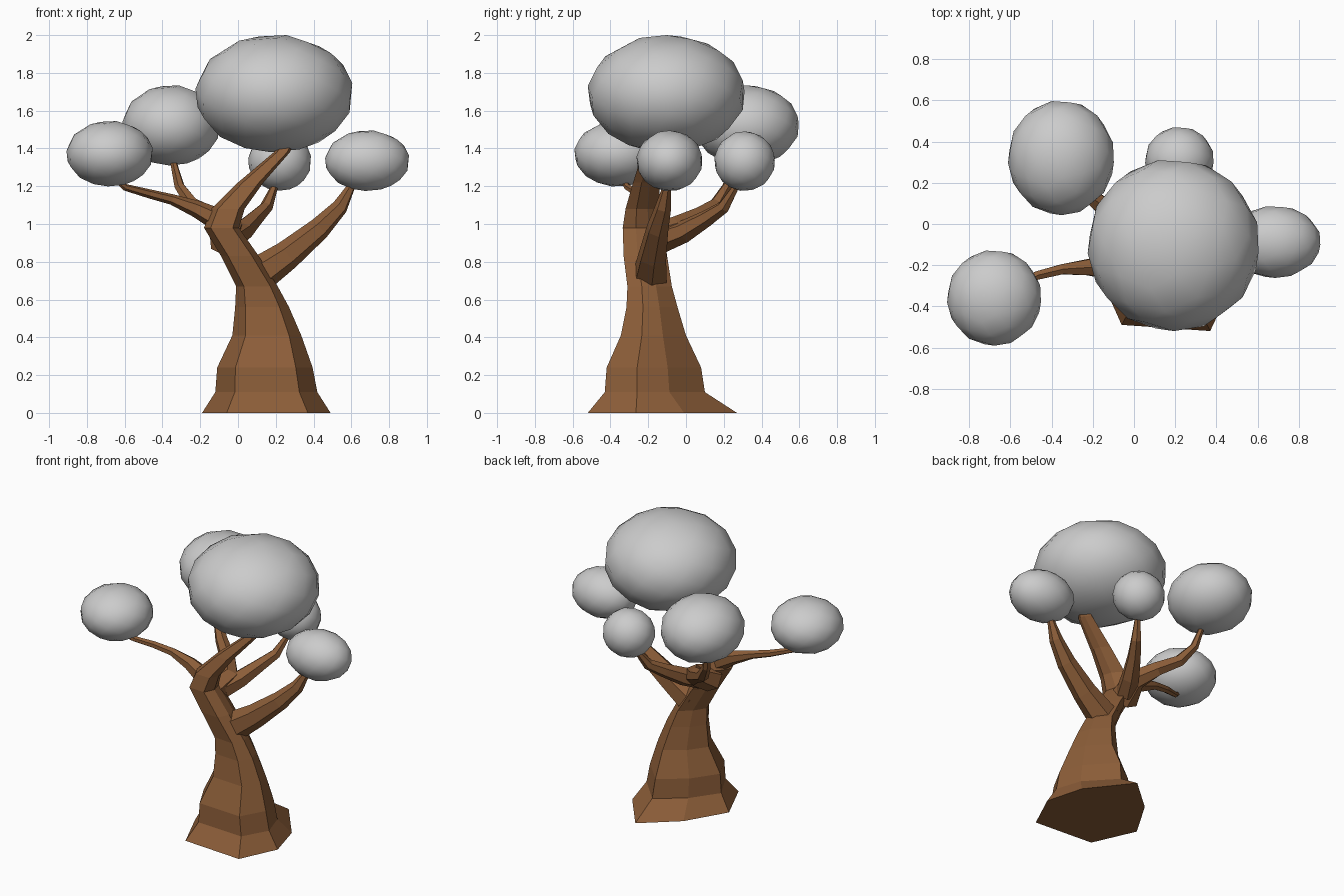
import bpy, bmesh, math
from mathutils import Vector

if "Cube" in bpy.data.objects:
    bpy.data.objects.remove(bpy.data.objects["Cube"])

bark = bpy.data.materials.new("bark")
bark.diffuse_color = (0.26, 0.11, 0.04, 1)
bark.use_nodes = True
bark.node_tree.nodes["Principled BSDF"].inputs["Base Color"].default_value = bark.diffuse_color


def finish(bm, name, mat=None, smooth=False):
    bmesh.ops.recalc_face_normals(bm, faces=bm.faces)
    me = bpy.data.meshes.new(name)
    bm.to_mesh(me)
    bm.free()
    for p in me.polygons:
        p.use_smooth = smooth
    if mat:
        me.materials.append(mat)
    ob = bpy.data.objects.new(name, me)
    bpy.context.collection.objects.link(ob)
    return ob


def loft(name, rings):
    """Skin a list of equal-length point rings and cap both ends."""
    bm = bmesh.new()
    vs = [[bm.verts.new(p) for p in r] for r in rings]
    n = len(vs[0])
    for a, b in zip(vs, vs[1:]):
        for i in range(n):
            j = (i + 1) % n
            bm.faces.new((a[i], a[j], b[j], b[i]))
    bm.faces.new(vs[0][::-1])
    bm.faces.new(vs[-1])
    return finish(bm, name, bark)


def branch(name, path, sides=6):
    """Tapered tube along points (x, y, z, radius)."""
    pts = [Vector(p[:3]) for p in path]
    rings = []
    for i, p in enumerate(pts):
        d = (pts[min(i + 1, len(pts) - 1)] - pts[max(i - 1, 0)]).normalized()
        side = d.cross(Vector((0, 0, 1))).normalized()
        up = side.cross(d)
        r = path[i][3]
        rings.append([p + r * (side * math.cos(a) + up * math.sin(a))
                      for a in (2 * math.pi * (k + 0.5) / sides for k in range(sides))])
    return loft(name, rings)


def foliage(name, centre, radii, count=84):
    """Irregular faceted ball: convex hull of points spread on a sphere."""
    bm = bmesh.new()
    pts = []
    for i in range(count):
        z = 1 - 2 * (i + 0.5) / count
        r = math.sqrt(1 - z * z)
        a = i * math.pi * (3 - math.sqrt(5))
        pts.append(Vector((r * math.cos(a), r * math.sin(a), z)))
    lo = [min(p[k] for p in pts) for k in range(3)]
    hi = [max(p[k] for p in pts) for k in range(3)]
    for p in pts:
        bm.verts.new([centre[k] + radii[k] * (2 * (p[k] - lo[k]) / (hi[k] - lo[k]) - 1)
                      for k in range(3)])
    bmesh.ops.convex_hull(bm, input=bm.verts)
    return finish(bm, name, smooth=True)


# Trunk and main limb: seven-sided section fitted to x and y extents per height
section = [(-.06, -.49), (.37, -.52), (.49, -.265), (.42, -.01),
           (.20, .27), (-.03, .07), (-.19, -.20)]
unit = [((x + .19) / .68, (y + .52) / .79) for x, y in section]
levels = [  # z, x min, x max, y min, y max
    (0, -.19, .49, -.52, .27),
    (.11, -.12, .42, -.43, .10),
    (.24, -.11, .395, -.42, .08),
    (.41, -.03, .335, -.345, 0),
    (.56, -.015, .27, -.315, -.045),
    (.67, -.01, .21, -.31, -.075),
    (.83, -.09, .11, -.33, -.10),
    (.98, -.18, .005, -.335, -.12),
    (1.08, -.14, .035, -.32, -.14),
    (1.22, .0, .135, -.28, -.14),
    (1.38, .19, .275, -.23, -.13),
    (1.46, .26, .31, -.20, -.13),
]
loft("trunk", [[(x0 + u * (x1 - x0), y0 + v * (y1 - y0), z) for u, v in unit]
               for z, x0, x1, y0, y1 in levels])

# Side branches
branch("right_branch", [(.08, -.19, .71, .10), (.26, -.175, .835, .078),
                        (.43, -.15, .975, .06), (.54, -.12, 1.09, .043),
                        (.60, -.10, 1.20, .022), (.63, -.09, 1.26, .012)])
branch("left_branch", [(-.08, -.22, 1.01, .065), (-.22, -.21, 1.08, .045),
                       (-.35, -.22, 1.13, .028), (-.47, -.25, 1.16, .024),
                       (-.60, -.31, 1.195, .018), (-.66, -.34, 1.25, .012)])
branch("back_left_branch", [(-.07, -.18, .91, .09), (-.04, -.04, .975, .07),
                            (-.13, .07, 1.04, .05), (-.24, .16, 1.10, .04),
                            (-.31, .22, 1.20, .028), (-.35, .26, 1.36, .015)])
branch("back_branch", [(-.04, -.12, .92, .07), (.02, -.01, .96, .06),
                       (.09, .11, 1.03, .045), (.15, .20, 1.09, .035),
                       (.19, .26, 1.19, .02), (.21, .29, 1.26, .012)])

# Foliage balls
foliage("crown_foliage", (.19, -.105, 1.69), (.415, .415, .31))
foliage("left_foliage", (-.68, -.36, 1.372), (.228, .231, .173))
foliage("back_left_foliage", (-.355, .32, 1.522), (.257, .277, .212))
foliage("back_foliage", (.22, .31, 1.333), (.166, .16, .157))
foliage("right_foliage", (.683, -.088, 1.335), (.222, .174, .16))
